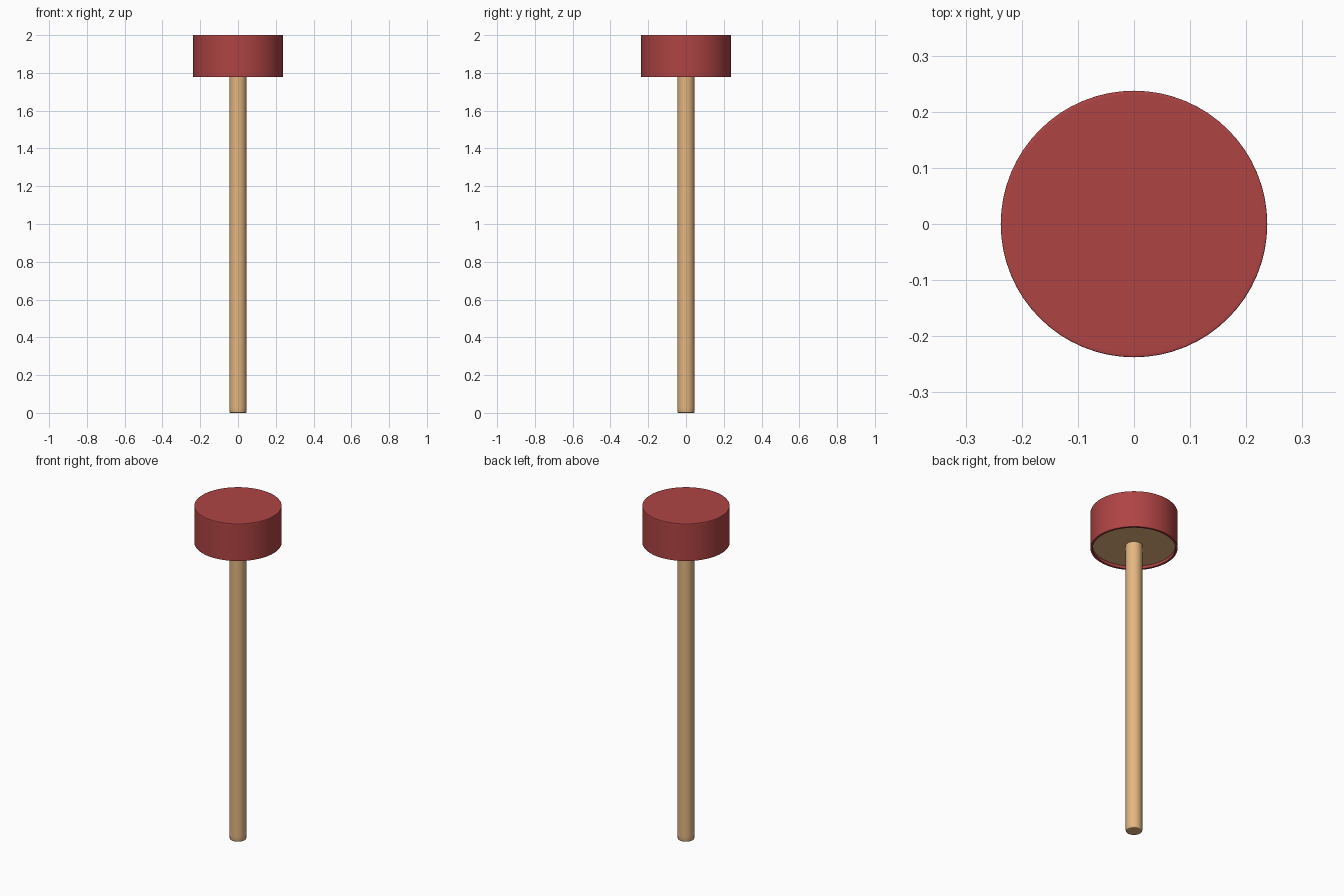
import bpy, bmesh, math

if "Cube" in bpy.data.objects:
    bpy.data.objects.remove(bpy.data.objects["Cube"])

SIDES = 64


def material(name, rgb):
    m = bpy.data.materials.new(name)
    m.diffuse_color = (*rgb, 1)
    m.use_nodes = True
    m.node_tree.nodes["Principled BSDF"].inputs["Base Color"].default_value = m.diffuse_color
    return m


def lathe(name, profile, mat):
    """Spin an (r, z) profile around z; points with r = 0 become poles."""
    bm = bmesh.new()
    rings = []
    for r, z in profile:
        if r == 0:
            rings.append([bm.verts.new((0, 0, z))] * SIDES)
        else:
            rings.append([bm.verts.new((r * math.cos(2 * math.pi * i / SIDES),
                                        r * math.sin(2 * math.pi * i / SIDES), z))
                          for i in range(SIDES)])
    for a, b in zip(rings, rings[1:]):
        for i in range(SIDES):
            j = (i + 1) % SIDES
            bm.faces.new(list(dict.fromkeys((a[i], a[j], b[j], b[i]))))
    bmesh.ops.recalc_face_normals(bm, faces=bm.faces)
    mesh = bpy.data.meshes.new(name)
    bm.to_mesh(mesh)
    bm.free()
    obj = bpy.data.objects.new(name, mesh)
    bpy.context.collection.objects.link(obj)
    mesh.materials.append(mat)
    bpy.ops.object.select_all(action='DESELECT')
    obj.select_set(True)
    bpy.context.view_layer.objects.active = obj
    bpy.ops.object.shade_smooth_by_angle(angle=math.radians(50))
    return obj


wood = material("wood", (0.78, 0.47, 0.22))
red = material("red", (0.43, 0.057, 0.057))

# Long round handle with a softly eased bottom edge
lathe("handle", [(0, 0), (0.038, 0), (0.041, 0), (0.0438, 0.0012), (0.045, 0.004),
                 (0.045, 0.03), (0.045, 1.80), (0, 1.80)], wood)

# Wooden core filling the head, its underside set slightly back from the rim
lathe("head_core", [(0, 1.794), (0.225, 1.794), (0.225, 1.988), (0, 1.988)], wood)

# Red cover: a thin-walled cup, open underneath, with a fine soft top edge
lathe("head_cover", [(0, 1.988), (0.225, 1.988), (0.225, 1.777), (0.2375, 1.777),
                     (0.2375, 1.99), (0.2375, 1.998), (0.2369, 1.9994),
                     (0.2355, 2.0), (0.23, 2.0), (0, 2.0)], red)
